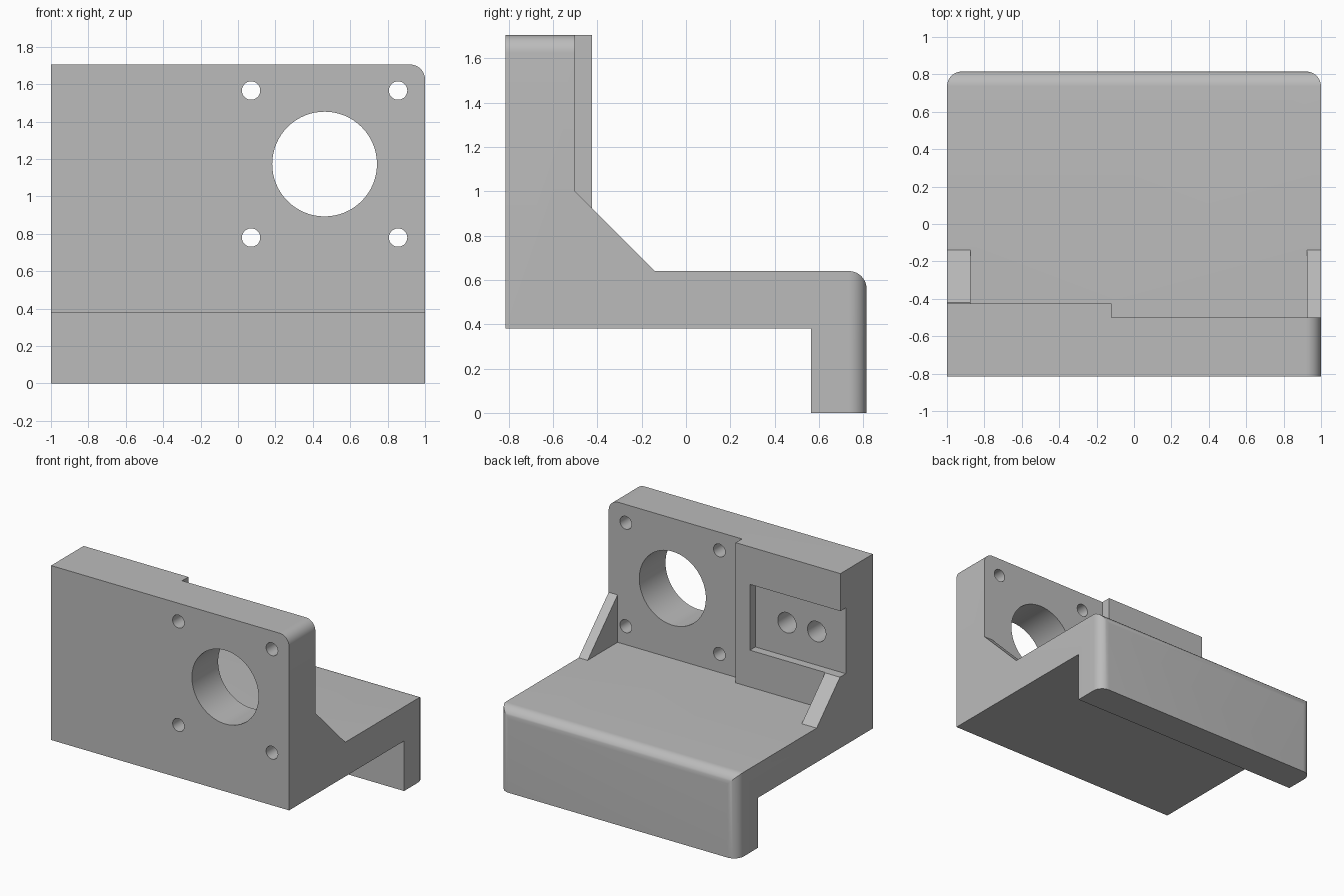
import bpy
import bmesh
import math
from mathutils import Vector

if "Cube" in bpy.data.objects:
    bpy.data.objects.remove(bpy.data.objects["Cube"], do_unlink=True)

# One plain grey material
grey = bpy.data.materials.new("plain grey")
grey.use_nodes = True
GREY = (0.5, 0.5, 0.5, 1)
grey.diffuse_color = GREY
grey.node_tree.nodes["Principled BSDF"].inputs["Base Color"].default_value = GREY

BACK, FRONT, TOP, DECK = 0.815, -0.815, 1.705, 0.64


def make_object(name, bm):
    bmesh.ops.recalc_face_normals(bm, faces=bm.faces)
    mesh = bpy.data.meshes.new(name)
    bm.to_mesh(mesh)
    bm.free()
    mesh.materials.append(grey)
    obj = bpy.data.objects.new(name, mesh)
    bpy.context.collection.objects.link(obj)
    return obj


def side_profile(points, x0, x1):
    """Extrude a closed (y, z) outline from x0 to x1."""
    bm = bmesh.new()
    face = bm.faces.new([bm.verts.new((x0, y, z)) for y, z in points])
    made = bmesh.ops.extrude_face_region(bm, geom=[face])["geom"]
    verts = [v for v in made if isinstance(v, bmesh.types.BMVert)]
    bmesh.ops.translate(bm, verts=verts, vec=Vector((x1 - x0, 0, 0)))
    return bm


def box(name, x0, x1, y0, y1, z0, z1):
    return make_object(name, side_profile([(y0, z0), (y1, z0), (y1, z1), (y0, z1)], x0, x1))


def drill(name, x, z, radius, y0, y1):
    bpy.ops.mesh.primitive_cylinder_add(vertices=64, radius=radius, depth=y1 - y0,
                                        location=(x, (y0 + y1) / 2, z),
                                        rotation=(math.pi / 2, 0, 0))
    obj = bpy.context.object
    obj.name = name
    obj.data.materials.append(grey)
    return obj


def combine(target, tool, operation):
    mod = target.modifiers.new(tool.name, 'BOOLEAN')
    mod.operation, mod.solver, mod.object = operation, 'EXACT', tool
    bpy.ops.object.select_all(action='DESELECT')
    bpy.context.view_layer.objects.active = target
    target.select_set(True)
    bpy.ops.object.modifier_apply(modifier=mod.name)
    bpy.data.objects.remove(tool, do_unlink=True)


# Upright plate, deck and hanging back lip as one profile
bm = side_profile([(FRONT, 0.38), (0.565, 0.38), (0.565, 0), (BACK, 0),
                   (BACK, DECK), (-0.5, DECK), (-0.5, TOP), (FRONT, TOP)], -1, 1)


def is_rounded(edge):
    mid = (edge.verts[0].co + edge.verts[1].co) / 2
    lip = all(v.co.y > BACK - 0.01 for v in edge.verts) and mid.z > 0.1
    corner = all(v.co.x > 0.99 and v.co.z > TOP - 0.01 for v in edge.verts)
    return lip or corner


bmesh.ops.bevel(bm, geom=[e for e in bm.edges if is_rounded(e)], offset=0.08,
                offset_type='OFFSET', segments=10, profile=0.5, affect='EDGES')
bracket = make_object("mounting_bracket", bm)

# Thick pad on the upright and the two sloped braces
combine(bracket, box("pad", -1, -0.12, -0.6, -0.425, 0.5, TOP), 'UNION')
for name, x0, x1 in (("right_brace", -1, -0.875), ("left_brace", 0.925, 1)):
    brace = make_object(name, side_profile(
        [(-0.6, 0.5), (-0.14, 0.5), (-0.14, DECK), (-0.5, 1.0), (-0.6, 1.0)], x0, x1))
    combine(bracket, brace, 'UNION')

# Pocket in the pad, open at the side, with two blind holes
combine(bracket, box("pocket", -1.1, -0.24, -0.49, -0.3, 0.92, 1.42), 'DIFFERENCE')
for x in (-0.505, -0.755):
    combine(bracket, drill("blind_hole", x, 1.175, 0.077, -0.7, -0.4), 'DIFFERENCE')

# Large bore with four bolt holes around it
combine(bracket, drill("bore", 0.463, 1.173, 0.28, -1, -0.3), 'DIFFERENCE')
for sx in (-1, 1):
    for sz in (-1, 1):
        bolt = drill("bolt_hole", 0.463 + sx * 0.393, 1.173 + sz * 0.393, 0.049, -1, -0.3)
        combine(bracket, bolt, 'DIFFERENCE')

bracket.select_set(True)
bpy.context.view_layer.objects.active = bracket
bpy.ops.object.shade_smooth_by_angle(angle=math.radians(30))
